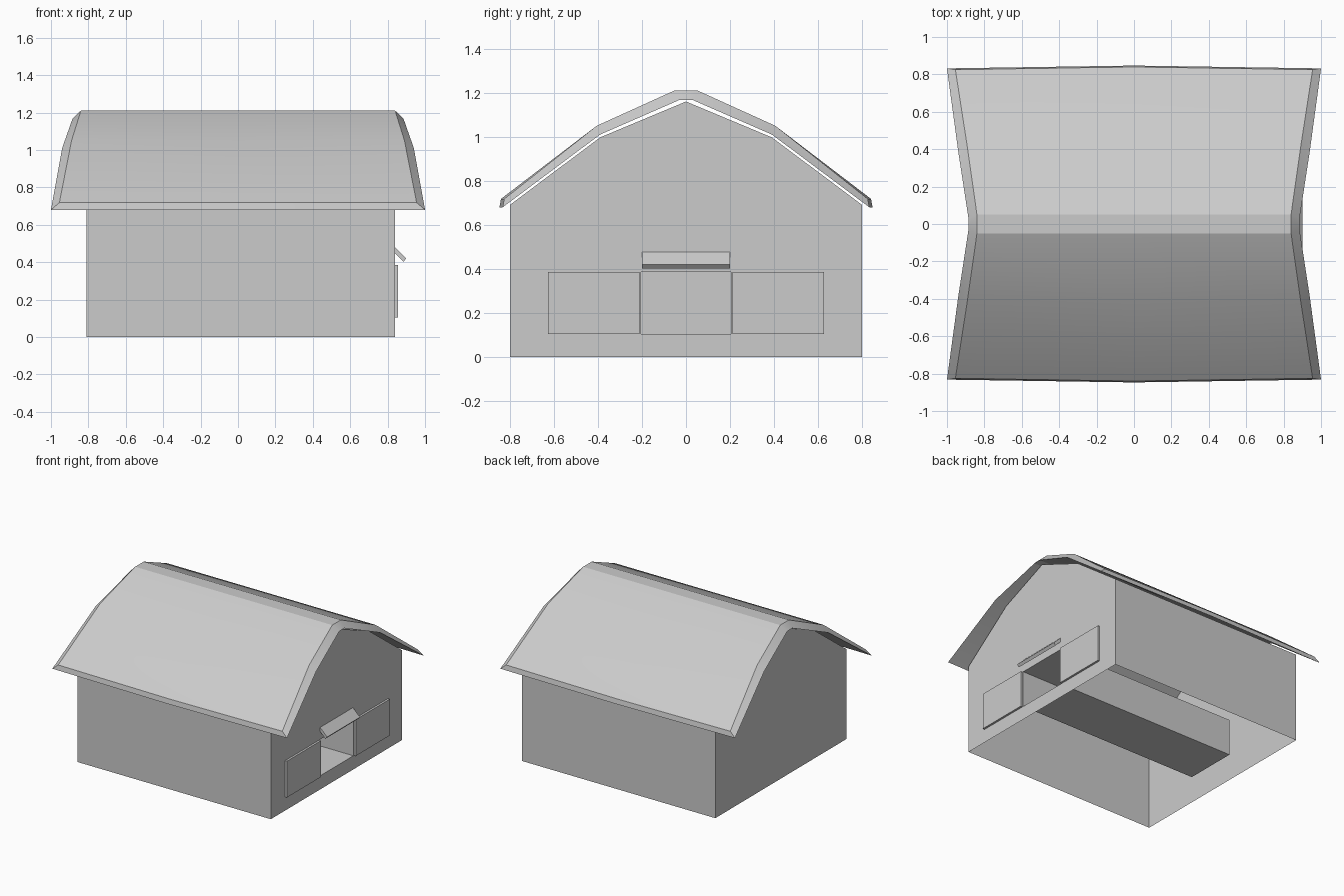
import bpy, bmesh, math
from mathutils import Vector

cube = bpy.data.objects.get("Cube")
if cube:
    bpy.data.objects.remove(cube, do_unlink=True)

grey = bpy.data.materials.new("plain_grey")
grey.use_nodes = True
grey.diffuse_color = (0.6, 0.6, 0.6, 1)
grey.node_tree.nodes["Principled BSDF"].inputs["Base Color"].default_value = (0.6, 0.6, 0.6, 1)


def finish(bm, name, smooth_angle=None, recalc=True):
    if recalc:
        bmesh.ops.recalc_face_normals(bm, faces=bm.faces)
    mesh = bpy.data.meshes.new(name)
    bm.to_mesh(mesh)
    bm.free()
    mesh.materials.append(grey)
    if smooth_angle:
        mesh.shade_smooth()
        mesh.set_sharp_from_angle(angle=math.radians(smooth_angle))
    obj = bpy.data.objects.new(name, mesh)
    bpy.context.collection.objects.link(obj)
    return obj


def loft(rings):
    """Closed solid through rings of equal length."""
    bm = bmesh.new()
    loops = [[bm.verts.new(p) for p in ring] for ring in rings]
    for a, b in zip(loops, loops[1:]):
        for i in range(len(a)):
            j = (i + 1) % len(a)
            bm.faces.new((a[i], a[j], b[j], b[i]))
    return bm, loops


def prism(profile, axis_values, place):
    """Extrude a profile between two values, with end caps."""
    bm, loops = loft([[place(v, p) for p in profile] for v in axis_values])
    for loop in (loops[0], loops[-1]):
        bm.faces.new(loop)
    bmesh.ops.recalc_face_normals(bm, faces=bm.faces)
    return bm


# House walls: gabled shell with an open underside
half = [(0.8, 0), (0.8, 0.69), (0.39, 0.997)]
gable = half + [(0, 1.16)] + [(-y, z) for y, z in reversed(half)]
WALL = 0.84
bm = prism(gable, (-0.81, WALL), lambda x, p: (x, p[0], p[1]))


def end_faces():
    return [f for f in bm.faces if f.normal.x > 0.9 and f.calc_center_median().x > 0.83]


# Cut the doorway out of the end wall and push it in as a tunnel
for co, no in (((0, 0.205, 0), (0, 1, 0)), ((0, -0.205, 0), (0, 1, 0)),
               ((0, 0, 0.105), (0, 0, 1)), ((0, 0, 0.385), (0, 0, 1))):
    faces = end_faces()
    geom = faces + list({e for f in faces for e in f.edges}) + list({v for f in faces for v in f.verts})
    bmesh.ops.bisect_plane(bm, geom=geom, plane_co=co, plane_no=no)
    bm.normal_update()
door_centre = Vector((WALL, 0, 0.245))
doorway = min(end_faces(), key=lambda f: (f.calc_center_median() - door_centre).length)
bmesh.ops.inset_individual(bm, faces=[doorway], thickness=0, depth=-1.54)
bm.normal_update()
floor = [f for f in bm.faces if f.normal.z < -0.9 and f.calc_center_median().z < 0.01]
bmesh.ops.delete(bm, geom=floor, context='FACES')
finish(bm, "house_walls", recalc=False)

# Roof: curved slab with bevelled rim, wider at the eaves; (half length, y, z)
top_half = [(0.955, 0.825, 0.718), (0.89, 0.405, 1.05), (0.84, 0.052, 1.21)]
under_half = [(1.0, 0.832, 0.68), (0.94, 0.39, 1.01), (0.885, 0.03, 1.167)]


def mirrored(points):
    return points + [(x, -y, z) for x, y, z in reversed(points)]


section = mirrored(top_half) + mirrored(under_half)[::-1]
rings = []
for side in (-1, 0, 1):
    bulge = 1.018 if side == 0 else 1.0
    rings.append([(side * x, y * (bulge if abs(y) > 0.5 else 1), z) for x, y, z in section])
bm, loops = loft(rings)
for loop in (loops[0], loops[-1]):
    for i in range(5):
        bm.faces.new((loop[i], loop[i + 1], loop[-2 - i], loop[-1 - i]))
finish(bm, "roof", 22)

# Sliding doors either side of the doorway
for name, side in (("back_door", 1), ("front_door", -1)):
    panel = [(side * y, z) for y, z in ((0.212, 0.105), (0.626, 0.105), (0.626, 0.385), (0.212, 0.385))]
    finish(prism(panel, (WALL, WALL + 0.016), lambda x, p: (x, p[0], p[1])), name)

# Tilted awning above the doorway
slat = [(0.84, 0.478), (0.9, 0.42), (0.884, 0.402), (0.84, 0.447)]
finish(prism(slat, (-0.2, 0.2), lambda y, p: (p[0], y, p[1])), "awning")
